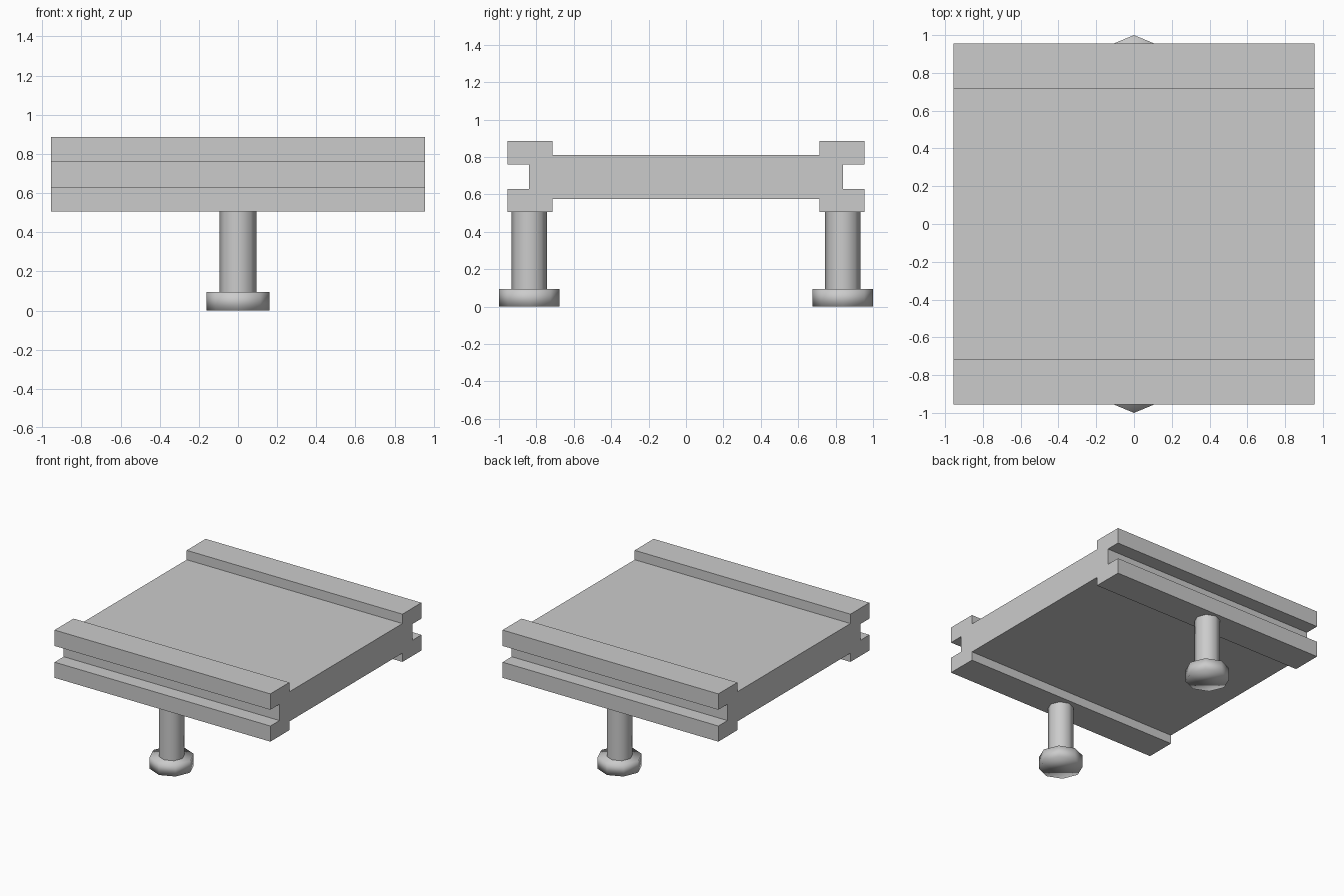
import bpy, bmesh, math

if "Cube" in bpy.data.objects:
    bpy.data.objects.remove(bpy.data.objects["Cube"])

HALF_X = 0.955


def new_object(name, bm):
    bmesh.ops.recalc_face_normals(bm, faces=bm.faces)
    mesh = bpy.data.meshes.new(name)
    bm.to_mesh(mesh)
    bm.free()
    obj = bpy.data.objects.new(name, mesh)
    bpy.context.collection.objects.link(obj)
    return obj


def prism(name, radius, y, z0, z1, capped, sides=8):
    # Smooth-shaded octagonal post with corners on the axes
    bm = bmesh.new()
    bmesh.ops.create_cone(bm, cap_ends=capped, segments=sides,
                          radius1=radius, radius2=radius, depth=z1 - z0)
    bmesh.ops.translate(bm, verts=bm.verts, vec=(0, y, (z0 + z1) / 2))
    for f in bm.faces:
        f.smooth = True
    return new_object(name, bm)


# Slab: one side of the grooved profile (y, z), mirrored and extruded along x
half = [(0.715, 0.575), (0.715, 0.505), (0.955, 0.505), (0.955, 0.63),
        (0.84, 0.63), (0.84, 0.76), (0.955, 0.76), (0.955, 0.887),
        (0.715, 0.887), (0.715, 0.812)]
outline = half + [(-y, z) for y, z in reversed(half)]
bm = bmesh.new()
face = bm.faces.new([bm.verts.new((-HALF_X, y, z)) for y, z in outline])
ext = bmesh.ops.extrude_face_region(bm, geom=[face], use_keep_orig=True)
bmesh.ops.translate(bm, vec=(2 * HALF_X, 0, 0),
                    verts=[v for v in ext["geom"] if isinstance(v, bmesh.types.BMVert)])
new_object("slab", bm)

# Legs: an open-ended shaft on a wide foot, front and back
for side, y in (("front", -0.838), ("back", 0.838)):
    prism(side + "_leg_shaft", 0.095, y, 0.095, 0.505, False)
    prism(side + "_leg_foot", 0.162, y, 0.0, 0.095, True)
